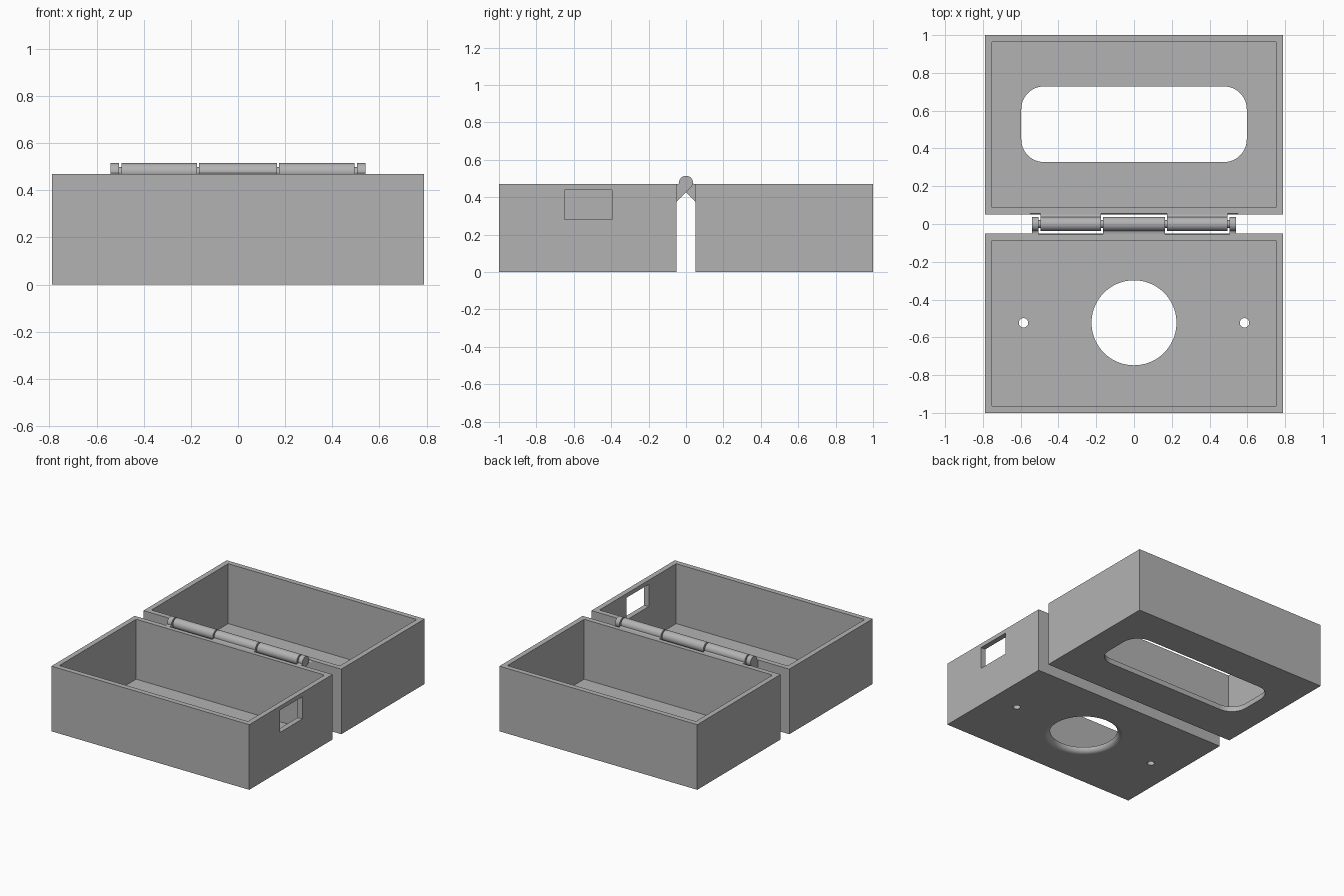
import bpy, bmesh
from math import sin, cos, radians, pi
from mathutils import Matrix

if "Cube" in bpy.data.objects:
    bpy.data.objects.remove(bpy.data.objects["Cube"], do_unlink=True)

HALF_X, HEIGHT, WALL = 0.79, 0.47, 0.0375
INNER_Y, OUTER_Y = 0.05, 1.0
MID_Y = (INNER_Y + OUTER_Y) / 2
PIVOT_Z, KNUCKLE_R = 0.478, 0.037

grey = bpy.data.materials.new("plain grey")
grey.use_nodes = True
COLOUR = (0.45, 0.45, 0.45, 1)
grey.diffuse_color = COLOUR
grey.node_tree.nodes["Principled BSDF"].inputs["Base Color"].default_value = COLOUR


def make_object(name, bm):
    bmesh.ops.recalc_face_normals(bm, faces=bm.faces[:])
    mesh = bpy.data.meshes.new(name)
    bm.to_mesh(mesh)
    bm.free()
    mesh.materials.append(grey)
    obj = bpy.data.objects.new(name, mesh)
    bpy.context.collection.objects.link(obj)
    return obj


def block(name, low, high):
    bm = bmesh.new()
    bmesh.ops.create_cube(bm, size=1)
    for v in bm.verts:
        v.co = [(a + b) / 2 + c * (b - a) for a, b, c in zip(low, high, v.co)]
    return make_object(name, bm)


def prism(name, points, offset):
    """Extrude a closed outline by the offset vector."""
    bm = bmesh.new()
    face = bm.faces.new([bm.verts.new(p) for p in points])
    new = bmesh.ops.extrude_face_region(bm, geom=[face])["geom"]
    bmesh.ops.translate(bm, vec=offset, verts=[g for g in new if isinstance(g, bmesh.types.BMVert)])
    return make_object(name, bm)


def rod(name, x0, x1, radius):
    """Cylinder along the hinge axis."""
    ring = [(x0, radius * cos(a), PIVOT_Z + radius * sin(a))
            for a in (2 * pi * i / 48 for i in range(48))]
    return prism(name, ring, (x1 - x0, 0, 0))


def lathe(name, profile, centre, steps=72):
    bm = bmesh.new()
    verts = [bm.verts.new((r, 0, z)) for r, z in profile]
    edges = [bm.edges.new(pair) for pair in zip(verts, verts[1:])]
    bmesh.ops.spin(bm, geom=verts + edges, cent=(0, 0, 0), axis=(0, 0, 1),
                   angle=2 * pi, steps=steps, use_duplicate=False)
    bmesh.ops.remove_doubles(bm, verts=bm.verts[:], dist=1e-5)
    bmesh.ops.translate(bm, vec=centre, verts=bm.verts[:])
    return make_object(name, bm)


def cut(obj, cutters):
    bpy.context.view_layer.objects.active = obj
    for cutter in cutters:
        mod = obj.modifiers.new("cut", "BOOLEAN")
        mod.operation, mod.solver, mod.object = "DIFFERENCE", "EXACT", cutter
        bpy.ops.object.modifier_apply(modifier=mod.name)
        bpy.data.objects.remove(cutter, do_unlink=True)


def smooth(obj):
    """Smooth the curved faces, keep the large planes flat."""
    bpy.ops.object.select_all(action="DESELECT")
    obj.select_set(True)
    bpy.context.view_layer.objects.active = obj
    bpy.ops.object.shade_smooth_by_angle(angle=radians(30))
    for p in obj.data.polygons:
        if len(p.vertices) > 4 or p.area > 0.02:
            p.use_smooth = False


# Hinge layout: knuckles carried by each tray, as x ranges
front_knuckles = [(-0.54, -0.505), (-0.165, 0.165), (0.505, 0.54)]
back_knuckles = [(-0.495, -0.175), (0.175, 0.495)]


def tray(name, side, openings, opposing):
    y0, y1 = sorted((side * INNER_Y, side * OUTER_Y))
    body = block(name, (-HALF_X, y0, 0), (HALF_X, y1, HEIGHT))
    cavity = block("cavity", (-HALF_X + WALL, y0 + WALL, WALL),
                   (HALF_X - WALL, y1 - WALL, HEIGHT + 0.2))
    # Shallow clearance for the other tray's knuckles
    notches = [rod("clearance", a - 0.01, b + 0.01, KNUCKLE_R + 0.019) for a, b in opposing]
    cut(body, [cavity] + openings + notches)
    smooth(body)


# Front tray: round opening with a rounded outer lip, two screw holes, side window
R, F = 0.225, 0.036
lip = [(0, -0.05), (R + F, -0.05)]
lip += [(R + F - F * cos(a), F - F * sin(a)) for a in (radians(90 - 11.25 * i) for i in range(9))]
lip += [(R, 0.1), (0, 0.1)]
front_openings = [lathe("round_opening", lip, (0, -MID_Y + 0.002, 0))]
for x in (-0.585, 0.585):
    front_openings.append(lathe("screw_hole", [(0, -0.05), (0.025, -0.05), (0.025, 0.1), (0, 0.1)],
                                (x, -MID_Y + 0.002, 0), 32))
front_openings.append(block("side_window", (0.7, -0.65, 0.28), (0.9, -0.395, 0.44)))
tray("front_tray", -1, front_openings, back_knuckles)

# Back tray: wide slot with rounded corners
slot, corner = [], 0.12
for i, (sx, sy) in enumerate(((1, 1), (-1, 1), (-1, -1), (1, -1))):
    for k in range(13):
        a = radians(90 * i + 7.5 * k)
        slot.append((sx * (0.597 - corner) + corner * cos(a),
                     MID_Y + 0.003 + sy * (0.2 - corner) + corner * sin(a), -0.05))
tray("back_tray", 1, [prism("slot", slot, (0, 0, 0.15))], front_knuckles)


# Knuckles: round barrel with a sloping arm back to the tray wall
def knuckle(name, x0, x1, side):
    reach = KNUCKLE_R * 2 ** 0.5
    outline = [(INNER_Y, HEIGHT), (INNER_Y, PIVOT_Z - reach - INNER_Y)]
    outline += [(-KNUCKLE_R * cos(a), PIVOT_Z + KNUCKLE_R * sin(a))
                for a in (radians(-45 + 7.5 * i) for i in range(32))]
    points = [(x0, side * y, z) for y, z in outline]
    smooth(prism(name, points, (x1 - x0, 0, 0)))


for label, side, spans in (("front", -1, front_knuckles), ("back", 1, back_knuckles)):
    for n, (a, b) in enumerate(spans, 1):
        knuckle(f"{label}_knuckle_{n}", a, b, side)

# Pin linking the knuckles
smooth(rod("hinge_pin", -0.52, 0.52, 0.02))
